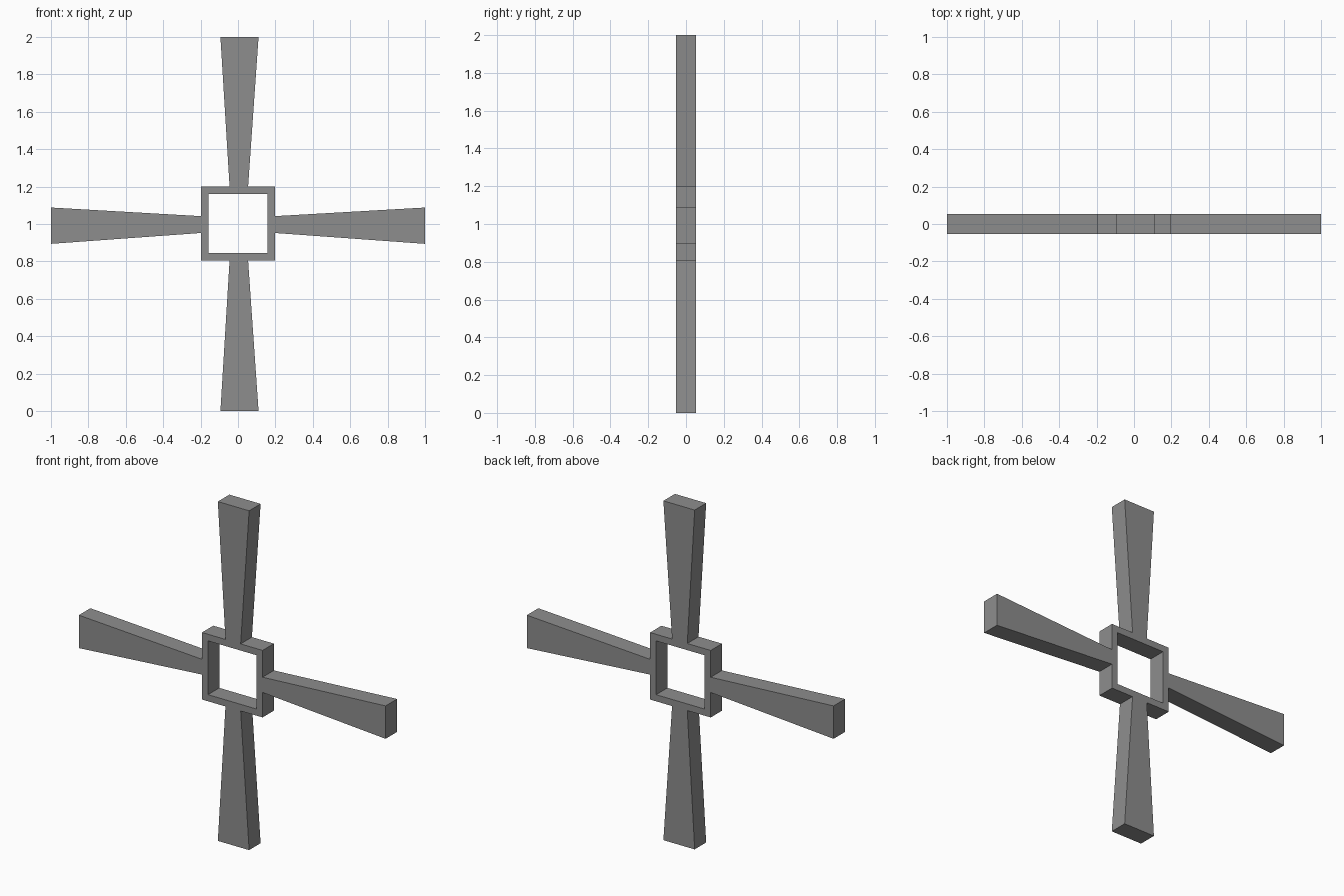
import bpy
import bmesh
from mathutils import Vector

old = bpy.data.objects.get("Cube")
if old:
    bpy.data.objects.remove(old, do_unlink=True)

GREY = (0.27, 0.27, 0.27, 1)
grey = bpy.data.materials.new("mid_grey")
grey.use_nodes = True
grey.diffuse_color = GREY
grey.node_tree.nodes["Principled BSDF"].inputs["Base Color"].default_value = GREY

HALF_ROOT, HALF_TIP = 0.0525, 0.0535   # half depths at the frame and arm tips


def make_object(name, bm):
    bmesh.ops.recalc_face_normals(bm, faces=bm.faces)
    mesh = bpy.data.meshes.new(name)
    bm.to_mesh(mesh)
    bm.free()
    mesh.materials.append(grey)
    obj = bpy.data.objects.new(name, mesh)
    bpy.context.collection.objects.link(obj)


def rectangle(bm, x0, x1, z0, z1, y):
    return [bm.verts.new((x, y, z)) for x, z in ((x0, z0), (x1, z0), (x1, z1), (x0, z1))]


def bridge(bm, a, b):
    for i in range(4):
        j = (i + 1) % 4
        bm.faces.new((a[i], a[j], b[j], b[i]))


# Square open frame: outer and inner loops, front and back
OUTER = (-0.198, 0.197, 0.805, 1.2)
INNER = (-0.159, 0.158, 0.844, 1.161)
bm = bmesh.new()
loops = [rectangle(bm, *size, y) for size, y in
         ((OUTER, -HALF_ROOT), (OUTER, HALF_ROOT), (INNER, HALF_ROOT), (INNER, -HALF_ROOT))]
for k in range(4):
    bridge(bm, loops[k], loops[(k + 1) % 4])
make_object("square_frame", bm)


# Flared arm: a small section at the frame widening to the tip
def arm(name, along, across, root, tip, root_span, tip_span):
    bm = bmesh.new()
    ends = []
    for dist, (low, high), depth in ((root, root_span, HALF_ROOT), (tip, tip_span, HALF_TIP)):
        base = Vector((0, 0, 1)) + along * dist
        ends.append([bm.verts.new(base + across * s + Vector((0, y, 0)))
                     for s, y in ((low, -depth), (high, -depth), (high, depth), (low, depth))])
    bridge(bm, *ends)
    for end in ends:
        bm.faces.new(end)
    make_object(name, bm)


X, Z = Vector((1, 0, 0)), Vector((0, 0, 1))
for name, side, root in (("upper_arm", Z, 0.2), ("lower_arm", -Z, 0.195)):
    arm(name, side, X, root, 1, (-0.045, 0.054), (-0.094, 0.11))
for name, side, root in (("left_arm", X, 0.197), ("right_arm", -X, 0.198)):
    arm(name, side, Z, root, 1, (-0.048, 0.042), (-0.106, 0.088))
